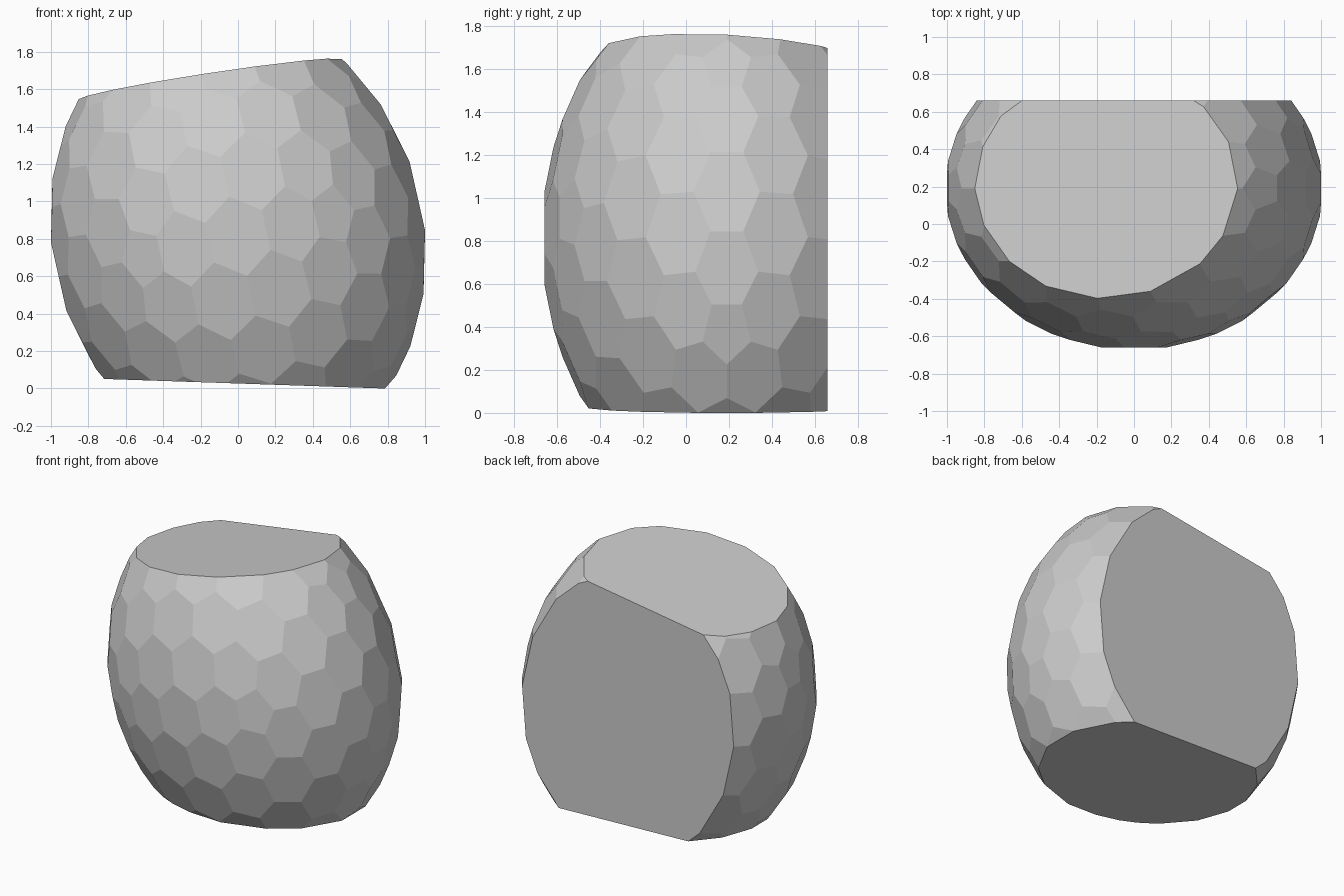
import bpy, bmesh, math
from mathutils import Matrix, Vector

if "Cube" in bpy.data.objects:
    bpy.data.objects.remove(bpy.data.objects["Cube"])

# Geodesic sphere, turned so that one icosahedron edge straddles the x axis
geo = bmesh.new()
bmesh.ops.create_icosphere(geo, subdivisions=3, radius=1)
turn = math.pi / 2 - math.atan(2) / 2
bmesh.ops.transform(geo, matrix=Matrix.Rotation(turn, 4, 'Y'), verts=geo.verts)
geo.faces.index_update()

# Dual of the sphere: one hexagon or pentagon around every vertex
bm = bmesh.new()
corners = [bm.verts.new(f.calc_center_median().normalized()) for f in geo.faces]
for v in geo.verts:
    n = v.co.normalized()
    u = n.orthogonal().normalized()
    w = n.cross(u)

    def angle(f):
        c = f.calc_center_median()
        return math.atan2(c.dot(w), c.dot(u))

    bm.faces.new([corners[f.index] for f in sorted(v.link_faces, key=angle)])
geo.free()

# Stretch to an ellipsoid, lean it to the left, and place it
bmesh.ops.scale(bm, vec=(1.0, 0.875, 1.22), verts=bm.verts)
bmesh.ops.rotate(bm, matrix=Matrix.Rotation(math.radians(-12.7), 3, 'Y'), verts=bm.verts)
wide = max(v.co.x for v in bm.verts)
deep = max(v.co.y for v in bm.verts)
bmesh.ops.scale(bm, vec=(1 / wide, 0.85 / deep, 1 / wide), verts=bm.verts)
bmesh.ops.translate(bm, vec=(0, 0.19, 0.813), verts=bm.verts)


def slice_off(point, normal):
    """Cut away everything on the normal's side and cap the hole."""
    bmesh.ops.bisect_plane(bm, geom=bm.verts[:] + bm.edges[:] + bm.faces[:],
                           plane_co=Vector(point), plane_no=Vector(normal).normalized(),
                           clear_outer=True)
    rim = [e for e in bm.edges if e.is_boundary]
    bmesh.ops.holes_fill(bm, edges=rim, sides=0)


# Flat back, sloping top and nearly level base
slice_off((0, 0.66, 0), (0, 1, 0))
slice_off((0, 0, 1.687), (-0.152, 0.057, 1))
slice_off((0, 0, 0.026), (-0.034, 0, -1))

bmesh.ops.recalc_face_normals(bm, faces=bm.faces)
low = min(v.co.z for v in bm.verts)
bmesh.ops.translate(bm, vec=(0, 0, -low), verts=bm.verts)

mesh = bpy.data.meshes.new("faceted_stone")
bm.to_mesh(mesh)
bm.free()
stone = bpy.data.objects.new("faceted_stone", mesh)
bpy.context.collection.objects.link(stone)
